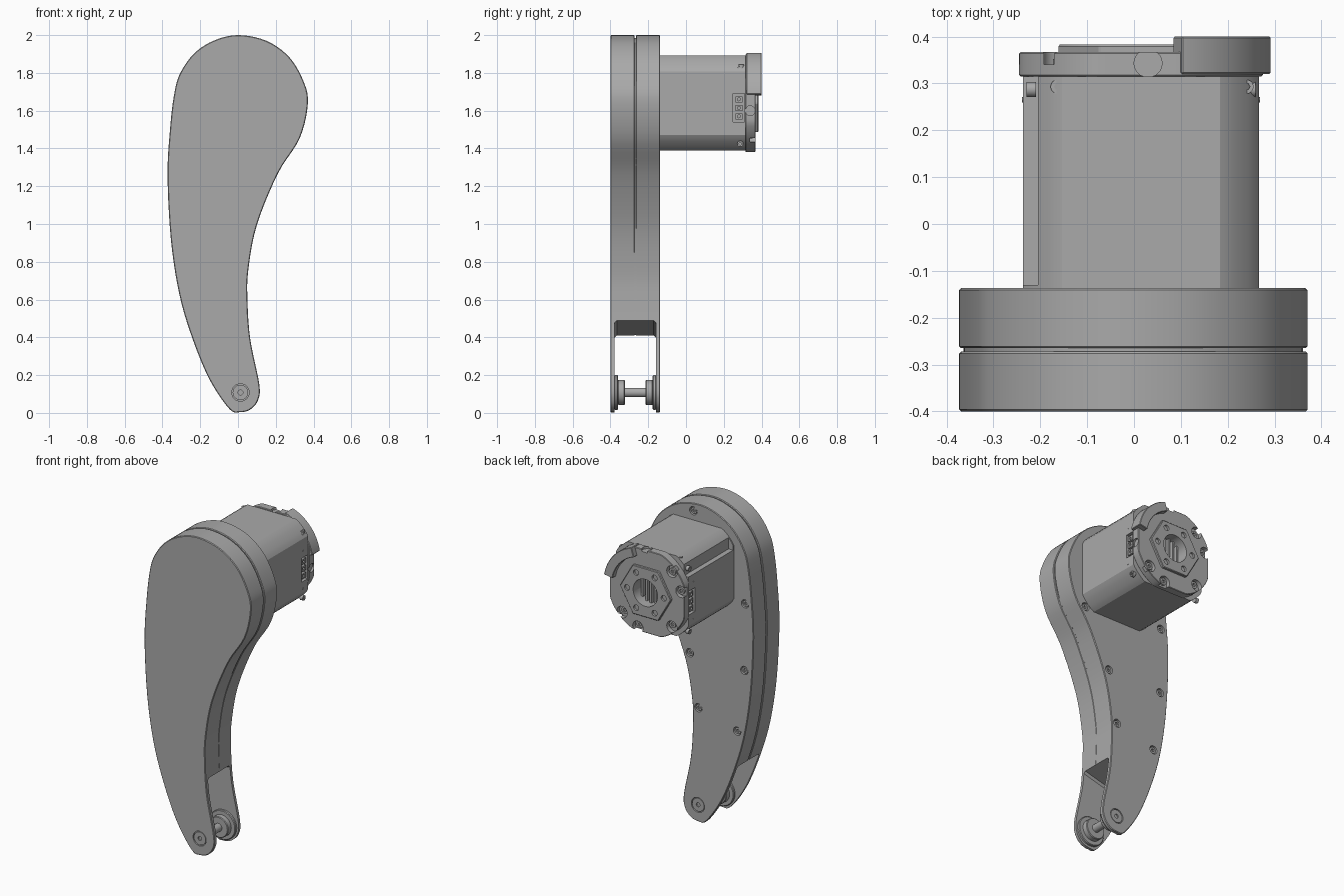
import bpy, bmesh
from math import cos, sin, pi, radians
from mathutils import Vector

cube = bpy.data.objects.get("Cube")
if cube:
    bpy.data.objects.remove(cube, do_unlink=True)

grey = bpy.data.materials.new("matte grey")
grey.use_nodes = True
grey.diffuse_color = (0.4, 0.4, 0.4, 1)
grey.node_tree.nodes["Principled BSDF"].inputs["Base Color"].default_value = (0.4, 0.4, 0.4, 1)

AXES = {"X": lambda a, b, d: (d, a, b), "Y": lambda a, b, d: (a, d, b), "Z": lambda a, b, d: (a, b, d)}


def apply(obj, kind, **settings):
    mod = obj.modifiers.new(kind, kind)
    for key, value in settings.items():
        setattr(mod, key, value)
    bpy.context.view_layer.objects.active = obj
    bpy.ops.object.modifier_apply(modifier=mod.name)


def prism(name, pts, d0, d1, axis="Y", bevel=0):
    """Extrude a 2D outline along an axis."""
    bm = bmesh.new()
    place = AXES[axis]
    low = [bm.verts.new(place(a, b, d0)) for a, b in pts]
    high = [bm.verts.new(place(a, b, d1)) for a, b in pts]
    bm.faces.new(low)
    bm.faces.new(high)
    for i in range(len(pts)):
        j = (i + 1) % len(pts)
        bm.faces.new((low[i], low[j], high[j], high[i]))
    bmesh.ops.recalc_face_normals(bm, faces=bm.faces)
    mesh = bpy.data.meshes.new(name)
    bm.to_mesh(mesh)
    bm.free()
    mesh.materials.append(grey)
    obj = bpy.data.objects.new(name, mesh)
    bpy.context.collection.objects.link(obj)
    if bevel:
        apply(obj, "BEVEL", width=bevel, segments=1, limit_method="ANGLE", angle_limit=radians(50))
    return obj


def cut(obj, *cutters):
    for c in cutters:
        apply(obj, "BOOLEAN", operation="DIFFERENCE", solver="EXACT", object=c)
        bpy.data.objects.remove(c, do_unlink=True)


def circle(x, z, r, n=32, turn=0):
    return [(x + r * cos(turn + 2 * pi * i / n), z + r * sin(turn + 2 * pi * i / n)) for i in range(n)]


def rect(a0, b0, a1, b1):
    return [(a0, b0), (a1, b0), (a1, b1), (a0, b1)]


def round_square(x, z, half, r, n=96):
    """A square whose corners are trimmed by a circle."""
    out = []
    for i in range(n):
        c, s = cos(2 * pi * i / n), sin(2 * pi * i / n)
        k = min(half / max(abs(c), abs(s)), r)
        out.append((x + k * c, z + k * s))
    return out


def smooth_loop(pts, steps=5):
    """Closed Catmull-Rom curve through the points."""
    p = [Vector(q) for q in pts]
    out = []
    for i in range(len(p)):
        a, b, c, d = (p[(i + k - 1) % len(p)] for k in range(4))
        for s in range(steps):
            t = s / steps
            out.append(tuple(0.5 * (2 * b + (c - a) * t + (2 * a - 5 * b + 4 * c - d) * t * t
                                    + (3 * b - a - 3 * c + d) * t ** 3)))
    return out


def screw(name, x, z, d, r, axis="Y", out=1):
    """Socket screw head whose top sits at depth d."""
    head = prism(name, circle(x, z, r, 20), d - 0.02 * out, d, axis)
    cut(head, prism("socket", circle(x, z, r * 0.5, 6), d - 0.01 * out, d + 0.01 * out, axis))


# Leg shells with the fork opening
outline = smooth_loop([
    (0, 2), (.15, 1.97), (.27, 1.885), (.345, 1.76), (.37, 1.64), (.327, 1.455), (.21, 1.265), (.1, .995),
    (.055, .76), (.05, .6), (.065, .39), (.113, .15), (.105, .065), (.065, .018), (.013, .004), (-.045, .02),
    (-.15, .175), (-.24, .39), (-.31, .625), (-.355, .915), (-.373, 1.26), (-.36, 1.5), (-.34, 1.675),
    (-.31, 1.79), (-.235, 1.9), (-.13, 1.97)])
MID, HX, HZ = -0.2685, 0.013, 0.108
fork = [(-.6, .316), (.4, .581), (.4, -.2), (-.6, -.2)]
shells = []
for name, y0, y1 in (("front_shell", -.4, -.272), ("back_shell", -.265, -.137)):
    shell = prism(name, outline, y0, y1, bevel=.004)
    cut(shell, prism("fork_cutter", fork, -.378, -.159, bevel=.012))
    shells.append(shell)
seam = prism("seam_core", [(x * .975, 1 + (z - 1) * .985) for x, z in outline], -.28, -.257)
cut(seam, prism("fork_cutter", fork, -.378, -.159))

# Foot hub, mirrored on both fork plates
for side, label in ((-1, "front"), (1, "back")):
    face = MID + side * .1315
    for part, r, a, b in (("washer", .092, .092, .111), ("bearing", .066, .055, .093)):
        prism(f"{label}_{part}", circle(HX, HZ, r), MID + side * a, MID + side * b, bevel=.004)
    cut(shells[side > 0], prism("recess", circle(HX, HZ, .046), face - side * .01, face + side * .01))
    cap = prism(f"{label}_pin_cap", circle(HX, HZ, .041), face - side * .015, face - side * .002)
    cut(cap, prism("hole", circle(HX, HZ, .013, 16), face - side * .01, face + side * .01))
prism("foot_pin", circle(HX, HZ, .025), -.34, -.2)

# Screws around the back shell
for x, z in ((.045, 1.95), (-.315, 1.46), (-.31, 1.04), (-.26, .645), (.07, 1.05), (.01, .72), (.245, 1.4)):
    cut(shells[1], prism("counterbore", circle(x, z, .026, 20), -.16, -.1))
    screw("shell_screw", x, z, -.143, .02)

# Motor body
MX, MZ = 0.015, 1.64
body = prism("motor_body", round_square(MX, MZ, .252, .305), -.14, .315)
for side in (-1, 1):
    x = MX + side * .252
    cut(body, prism("port", rect(.25, MZ - .1, .31, MZ + .05), x - side * .02, x + side * .02, "X"))
    for k in range(3):
        z = MZ - .07 + k * .045
        block = prism("port_pin", rect(.262, z - .016, .298, z + .016), x - side * .025, x - side * .004, "X")
        cut(block, prism("hole", circle(.28, z, .008, 12), x - side * .015, x + side * .01, "X"))
    for z in (MZ - .145, MZ + .09):
        prism("port_stud", circle(.265, z, .006, 10), x - side * .01, x + side * .002, "X")
    for z in (MZ - .215, MZ + .18):
        screw("side_screw", .287, z, x - side * .008, .016, "X", side)
for x in (-.163, .24):
    screw("top_screw", x, .293, 1.885 if x < 0 else 1.845, .015, "Z")
cut(body, prism("groove", rect(-.26, 1.86, -.205, 1.78), -.13, .32))

# End cap with notched corners, dimples and a central bore
end = prism("end_cap", round_square(MX, MZ, .26, .278), .315, .367, bevel=.003)
for deg in (135, 165, 225, 285, 315):
    x, z = MX + .245 * cos(radians(deg)), MZ + .245 * sin(radians(deg))
    cut(end, prism("notch", circle(x, z, .036, 20), .34, .4))
    screw("cap_screw", MX + .235 * cos(radians(deg)), MZ + .235 * sin(radians(deg)), .352, .022)
cut(end, prism("top_dimple", circle(.03, .343, .03, 20), 1.885, 1.95, "Z"),
    prism("side_dimple", circle(.34, 1.6, .026, 20), .262, .3, "X"),
    prism("bore", circle(MX, MZ, .085), .3, .4))
cut(body, prism("bore", circle(MX, MZ, .085), .26, .4))

# Raised guard arc
arc = [radians(10 + 62 * i / 16) for i in range(17)]
prism("guard_arc", [(MX + .281 * cos(t), MZ + .281 * sin(t)) for t in arc]
      + [(MX + .222 * cos(t), MZ + .222 * sin(t)) for t in reversed(arc)], .32, .4, bevel=.003)

# Hexagonal bearing plate and the winding fins in its bore
plate = prism("hex_plate", circle(MX, MZ, .178, 6), .36, .383, bevel=.004)
cut(plate, prism("bore", circle(MX, MZ, .085), .3, .42))
for i in range(6):
    t = i * pi / 3
    x, z = MX + .128 * cos(t), MZ + .128 * sin(t)
    cut(plate, prism("hole", circle(x, z, .018, 16), .37, .4))
for k in range(-2, 3):
    a = k * .03
    h = (.083 ** 2 - a * a) ** .5
    prism("winding_fin", rect(MX + a - .007, MZ - h, MX + a + .007, MZ + h), .25, .33)

# Smooth curved walls, keep crisp edges
bpy.ops.object.select_all(action="DESELECT")
for obj in bpy.context.scene.objects:
    if obj.type == "MESH":
        obj.select_set(True)
        bpy.context.view_layer.objects.active = obj
bpy.ops.object.shade_smooth_by_angle(angle=radians(28))
